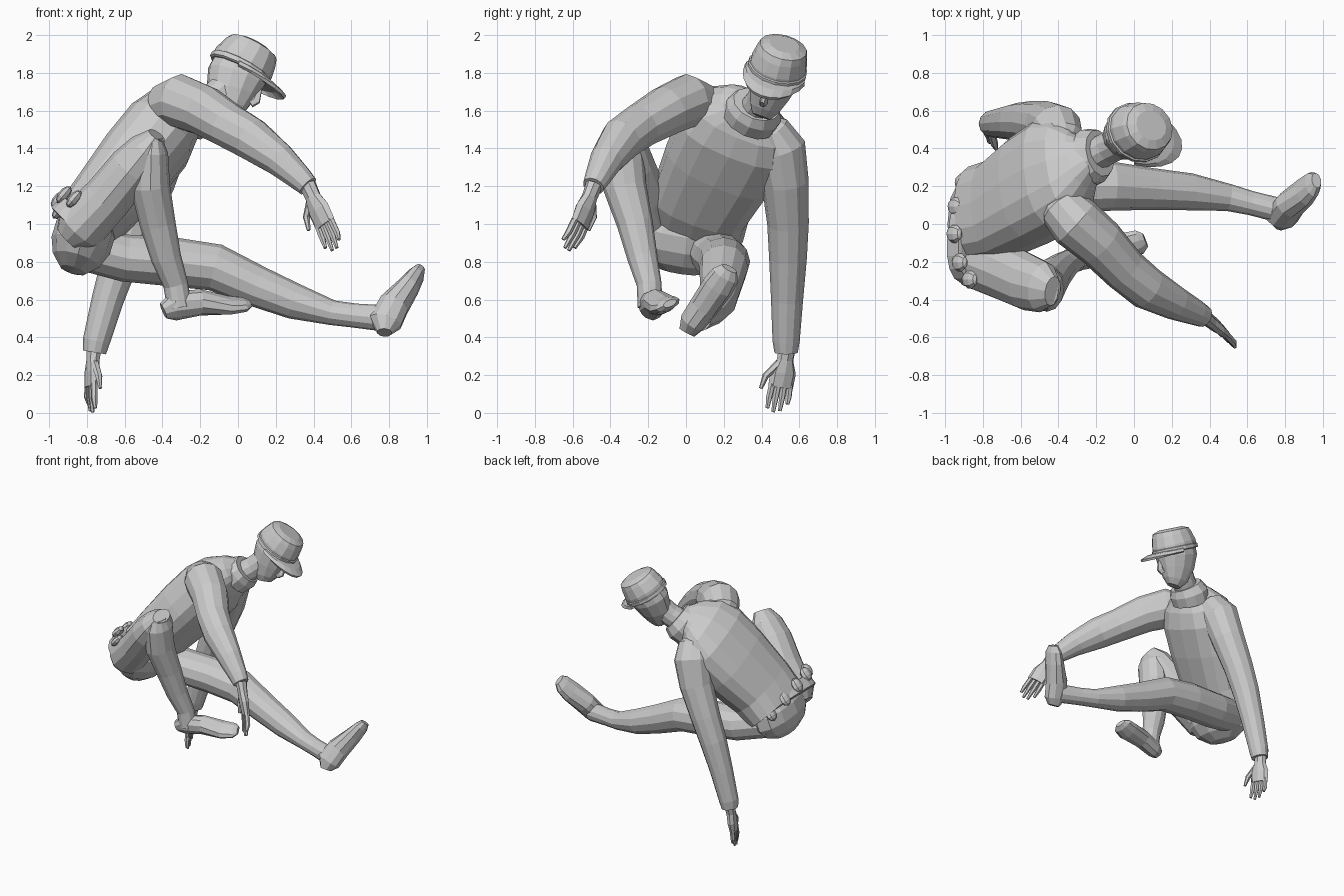
import bpy, bmesh, math
from mathutils import Vector as V, Matrix

def mesh_obj(name, verts, faces):
    me = bpy.data.meshes.new(name)
    me.from_pydata([tuple(v) for v in verts], [], faces)
    bm = bmesh.new()
    bm.from_mesh(me)
    bmesh.ops.recalc_face_normals(bm, faces=bm.faces)
    bm.to_mesh(me)
    bm.free()
    ob = bpy.data.objects.new(name, me)
    bpy.context.collection.objects.link(ob)
    return ob

def loft(name, st, side, side2=None, n=12, power=1.0):
    """Tube through stations (x, y, z, half width, half depth); power < 1 is boxier."""
    pts = [V(s[:3]) for s in st]
    s0, s1 = V(side).normalized(), V(side2 or side).normalized()
    box = lambda v: math.copysign(abs(v) ** power, v)
    verts, faces = [], []
    for i, s in enumerate(st):
        t = (pts[min(i + 1, len(st) - 1)] - pts[max(i - 1, 0)]).normalized()
        h = s0.lerp(s1, i / (len(st) - 1))
        h = (h - t * h.dot(t)).normalized()
        u = t.cross(h)
        a, b = s[3], s[-1]
        for k in range(n):
            w = 2 * math.pi * k / n
            verts.append(pts[i] + h * a * box(math.cos(w)) + u * b * box(math.sin(w)))
    for i in range(len(st) - 1):
        for k in range(n):
            j = (k + 1) % n
            faces.append((i * n + k, i * n + j, i * n + n + j, i * n + n + k))
    faces += [tuple(range(n)), tuple(range(len(verts) - n, len(verts)))]
    return mesh_obj(name, verts, faces)

def ball(name, loc, scale, rot=(0, 0, 0), seg=12):
    bm = bmesh.new()
    bmesh.ops.create_uvsphere(bm, u_segments=seg, v_segments=seg // 2 + 1, radius=1)
    me = bpy.data.meshes.new(name)
    bm.to_mesh(me)
    bm.free()
    ob = bpy.data.objects.new(name, me)
    ob.location, ob.scale, ob.rotation_euler = loc, scale, rot
    bpy.context.collection.objects.link(ob)
    return ob

def hand(name, wrist, tip, spread, curl):
    w, d, c = V(wrist), V(tip) - V(wrist), V(curl)
    s = V(spread).normalized()
    def st(p, a, b):
        return (*p, a, b)
    loft(name + "_palm", [st(w - d * .12, .048, .042), st(w + d * .1, .046, .036),
                          st(w + d * .32, .072, .034), st(w + d * .58, .07, .026)], s, n=8)
    for i, ln in enumerate((.95, 1.02, 1.0, .88)):
        o = s * (.05 - .033 * i)
        loft(f"{name}_finger_{i}", [st(w + o + d * .52, .018, .019),
             st(w + o * 1.1 + d * .76 + c * .3, .017, .018),
             st(w + o * 1.1 + d * ln + c, .01, .01)], s, n=6)
    loft(name + "_thumb", [st(w + s * .03 + d * .15, .024, .022),
         st(w + s * .095 + d * .38 + c * .4, .02, .018),
         st(w + s * .11 + d * .6 + c, .01, .01)], d.cross(s), n=6)

# torso and hips
Y, LAT, SHO = (0, 1, 0), (0, .94, -.33), (-.2, .86, -.46)
loft("jacket_body", [(-.84, .05, .97, .26, .16), (-.72, .075, 1.10, .27, .185),
                     (-.55, .18, 1.31, .305, .205), (-.42, .26, 1.47, .315, .205),
                     (-.34, .30, 1.565, .27, .17), (-.28, .335, 1.61, .17, .12),
                     (-.23, .36, 1.63, .10, .08)], LAT, SHO, 16, .78)
ball("hips", (-.82, 0, .93), (.165, .29, .205), (-.15, .3, 0))

# belt with pouches round the back
bc, bt = V((-.825, -.01, .99)), V((.7, 0, .7))
loft("belt", [(*(bc + bt * k), a, b) for k, a, b in
              ((-.05, .30, .15), (-.045, .315, .17), (.04, .315, .17), (.045, .30, .15))],
     LAT, n=20, power=.85)
for i, ang in enumerate((40, 70, 98, 130, 160)):
    w = math.radians(ang)
    p = bc + V(LAT) * .32 * math.cos(w) + V((-.7, 0, .7)) * .18 * math.sin(w)
    ball(f"belt_pouch_{i}", p, (.03, .05, .055), (0, .7, 0), 8)

# collar and neck
loft("collar", [(-.27, .33, 1.55, .15, .13), (-.22, .36, 1.60, .155, .135),
                (-.18, .375, 1.635, .13, .11)], SHO)
loft("neck", [(-.27, .33, 1.56, .09), (-.14, .40, 1.65, .085), (-.02, .46, 1.76, .09)], SHO)

# arms
loft("right_sleeve", [(-.42, .15, 1.57, .07), (-.375, .08, 1.625, .125), (-.31, .01, 1.65, .145),
                      (-.18, -.10, 1.60, .135),
                      (-.05, -.24, 1.52, .12), (.07, -.34, 1.45, .115), (.22, -.42, 1.34, .09),
                      (.33, -.47, 1.24, .068), (.37, -.49, 1.20, .058)], (0, 0, 1))
loft("left_sleeve", [(-.37, .40, 1.54, .06), (-.38, .44, 1.49, .115), (-.41, .495, 1.40, .14),
                     (-.46, .525, 1.22, .125), (-.55, .54, 1.0, .11), (-.62, .54, .82, .10),
                     (-.69, .535, .6, .085), (-.75, .53, .38, .072), (-.76, .53, .32, .062)], Y)
hand("right_hand", (.385, -.50, 1.17), (.52, -.61, .87), (-.7, .6, -.2), (-.01, -.02, 0))
hand("left_hand", (-.765, .53, .31), (-.79, .48, .01), (.35, -1, 0), (.015, 0, 0))

# legs
loft("right_thigh", [(-.90, -.18, .92, .10, .08), (-.84, -.19, .98, .155, .14),
                     (-.69, -.25, 1.14, .155, .13),
                     (-.56, -.31, 1.30, .15, .125), (-.48, -.335, 1.40, .135, .10),
                     (-.43, -.355, 1.47, .08, .05)], Y)
loft("right_shin", [(-.45, -.355, 1.46, .08, .05), (-.46, -.345, 1.38, .12, .09),
                    (-.465, -.325, 1.2, .115, .105),
                    (-.425, -.27, 1.0, .095), (-.38, -.23, .82, .08), (-.33, -.195, .68, .066),
                    (-.31, -.19, .56, .066)], Y)
loft("left_leg", [(-.84, .13, .88, .13, .12), (-.6, .18, .82, .145, .125), (-.35, .2, .80, .14, .13),
                  (-.12, .2, .77, .13, .125), (.1, .185, .67, .11, .11), (.3, .17, .59, .098, .095),
                  (.5, .14, .53, .072, .066), (.62, .11, .515, .064), (.78, .07, .5, .065, .07)], Y)

# shoes
loft("right_shoe", [(-.395, -.20, .54, .04, .045), (-.34, -.19, .565, .062, .08),
                    (-.20, -.16, .585, .07, .07), (-.05, -.12, .57, .08, .045),
                    (.03, -.095, .575, .07, .032), (.06, -.085, .58, .04, .018)], (-.25, .9, .4), n=10)
loft("left_shoe", [(.775, .005, .425, .045, .04), (.78, .035, .48, .07, .09), (.825, .10, .57, .078, .085),
                   (.905, .17, .67, .085, .06), (.945, .21, .73, .075, .045),
                   (.965, .23, .765, .045, .028)], (.028, -.308, .179), n=10)

# head and cap are built upright facing +x, then posed
U = V((.47, .25, .85)).normalized()
F = V((.85, -.27, -.42))
F = (F - U * F.dot(U)).normalized()
L = U.cross(F)
pose = Matrix.Translation((-.02, .465, 1.76)) @ Matrix((F, L, U)).transposed().to_4x4()
head = [loft("head", [(.075, 0, -.19, .05, .05), (.05, 0, -.15, .08, .095), (.02, 0, -.07, .11, .135),
                      (0, 0, .02, .132, .16), (0, 0, .12, .132, .16)], Y),
        loft("nose", [(.135, 0, -.075, .022, .03), (.15, 0, -.05, .02, .035),
                      (.14, 0, .03, .01, .015)], Y, n=6),
        loft("cap_crown", [(0, 0, .06, .15, .168), (0, 0, .11, .152, .17), (.005, 0, .18, .137, .152),
                           (.005, 0, .21, .128, .138), (.005, 0, .228, .08, .09)], Y, n=14),
        loft("cap_band", [(0, 0, .055, .15, .168), (0, 0, .06, .16, .178), (0, 0, .085, .16, .178),
                          (0, 0, .09, .15, .168)], Y, n=14)]
verts, faces = [], []
for i in range(11):
    w = math.radians(-85 + 17 * i)
    c, s = math.cos(w), math.sin(w)
    verts += [(.14 * c, .145 * s, .075), (.23 * c, .165 * s, .065), (.29 * c, .17 * s, .045)]
for i in range(10):
    for k in (0, 1):
        a = i * 3 + k
        faces.append((a, a + 3, a + 4, a + 1))
brim = mesh_obj("cap_brim", verts, faces)
brim.modifiers.new("thickness", 'SOLIDIFY').thickness = .018
for ob in head + [brim]:
    ob.matrix_world = pose
